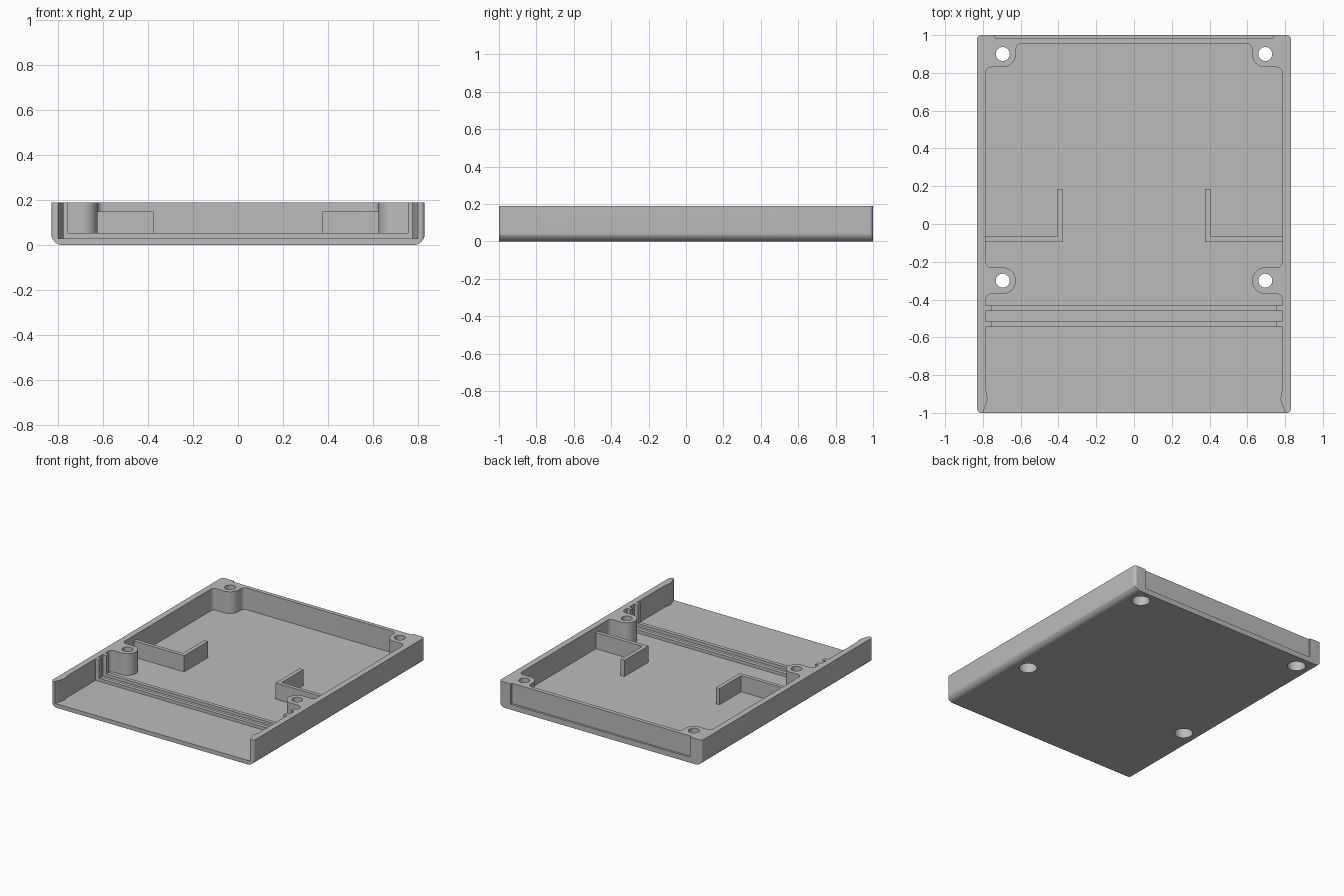
import bpy, bmesh
from math import cos, sin, radians

if "Cube" in bpy.data.objects:
    bpy.data.objects.remove(bpy.data.objects["Cube"], do_unlink=True)

grey = bpy.data.materials.new("plain grey")
grey.use_nodes = True
grey.diffuse_color = (0.5, 0.5, 0.5, 1)
grey.node_tree.nodes["Principled BSDF"].inputs["Base Color"].default_value = (0.5, 0.5, 0.5, 1)

HALF_W, HEIGHT, FLOOR, INNER = 0.83, 0.19, 0.03, 0.785


def arc(cx, cy, r, start, end, steps=10):
    angles = [radians(start + (end - start) * i / steps) for i in range(steps + 1)]
    return [(cx + r * cos(a), cy + r * sin(a)) for a in angles]


def mirrored(half):
    """Close a right-hand outline with its reflection across x = 0."""
    return half + [(-x, y) for x, y in reversed(half)]


def prism(name, outline, low, high, axis="Z"):
    """Extrude an outline along Z, or an x-z section along Y."""
    bm = bmesh.new()
    place = (lambda p, h: (p[0], p[1], h)) if axis == "Z" else (lambda p, h: (p[0], h, p[1]))
    face = bm.faces.new([bm.verts.new(place(p, low)) for p in outline])
    grown = bmesh.ops.extrude_face_region(bm, geom=[face])["geom"]
    shift = place((0, 0), high - low)
    bmesh.ops.translate(bm, vec=shift, verts=[g for g in grown if isinstance(g, bmesh.types.BMVert)])
    bmesh.ops.recalc_face_normals(bm, faces=bm.faces)
    mesh = bpy.data.meshes.new(name)
    bm.to_mesh(mesh)
    bm.free()
    mesh.materials.append(grey)
    obj = bpy.data.objects.new(name, mesh)
    bpy.context.collection.objects.link(obj)
    return obj


def select(obj):
    bpy.ops.object.select_all(action="DESELECT")
    obj.select_set(True)
    bpy.context.view_layer.objects.active = obj


def combine(target, tool, operation="DIFFERENCE"):
    select(target)
    mod = target.modifiers.new("cut", "BOOLEAN")
    mod.operation, mod.solver, mod.object = operation, "EXACT", tool
    bpy.ops.object.modifier_apply(modifier=mod.name)
    bpy.data.objects.remove(tool, do_unlink=True)


# Outer shell: rounded lower sides and small vertical corner radii
section = mirrored(arc(HALF_W - 0.05, 0.05, 0.05, -90, 0) + [(HALF_W, HEIGHT)])
tray = prism("tray_shell", section, -1.1, 1.1, "Y")
corner = 0.02
plan = mirrored(arc(HALF_W - corner, corner - 1, corner, -90, 0, 6)
                + arc(HALF_W - corner, 1 - corner, corner, 0, 90, 6))
combine(tray, prism("plan_limit", plan, -0.1, 0.4), "INTERSECT")

# Cavity, open at the front, leaving four screw posts joined to the walls
post_x, post_r, fillet = 0.695, 0.07, 0.03
side = INNER - fillet
cavity = mirrored(
    [(0.8, -1.1), (0.8, -1), (0.775, -0.93), (INNER, -0.87)]
    + arc(side, -0.4, fillet, 0, 90, 6)
    + arc(post_x, -0.3, post_r, -90, -270, 20)
    + arc(side, -0.2, fillet, -90, 0, 6)
    + arc(side, 0.8, fillet, 0, 90, 6)
    + arc(post_x, 0.9, post_r, -90, -180)
    + arc(0.595, 0.925, fillet, 0, 90, 6))
combine(tray, prism("cavity", cavity, FLOOR, 0.4))

# Shallow recess in the back wall, open at the top
combine(tray, prism("back_recess", mirrored([(0.735, 0.985), (0.735, 1.1)]), 0.04, 0.4))

# Screw holes with wide bores underneath
for x in (-post_x, post_x):
    for y in (-0.3, 0.9):
        combine(tray, prism("hole", arc(x, y, 0.037, 0, 348.75, 31), -0.1, 0.4))
        combine(tray, prism("bore", arc(x, y, 0.062, 0, 348.75, 31), -0.1, 0.1))
select(tray)
bpy.ops.object.shade_smooth_by_angle(angle=radians(30))

# Two U-shaped ribs that form the panel slot
rib = mirrored([(0.755, 0.053), (0.755, HEIGHT), (INNER, HEIGHT), (INNER, FLOOR)])
for name, y in (("front_slot_rib", -0.545), ("back_slot_rib", -0.46)):
    prism(name, rib, y, y + 0.028, "Y")

# L-shaped brackets on the floor
bracket = [(INNER, -0.095), (0.375, -0.095), (0.375, 0.185),
           (0.405, 0.185), (0.405, -0.067), (INNER, -0.067)]
for name, sign in (("left_bracket", 1), ("right_bracket", -1)):
    prism(name, [(sign * x, y) for x, y in bracket], FLOOR, 0.15)
